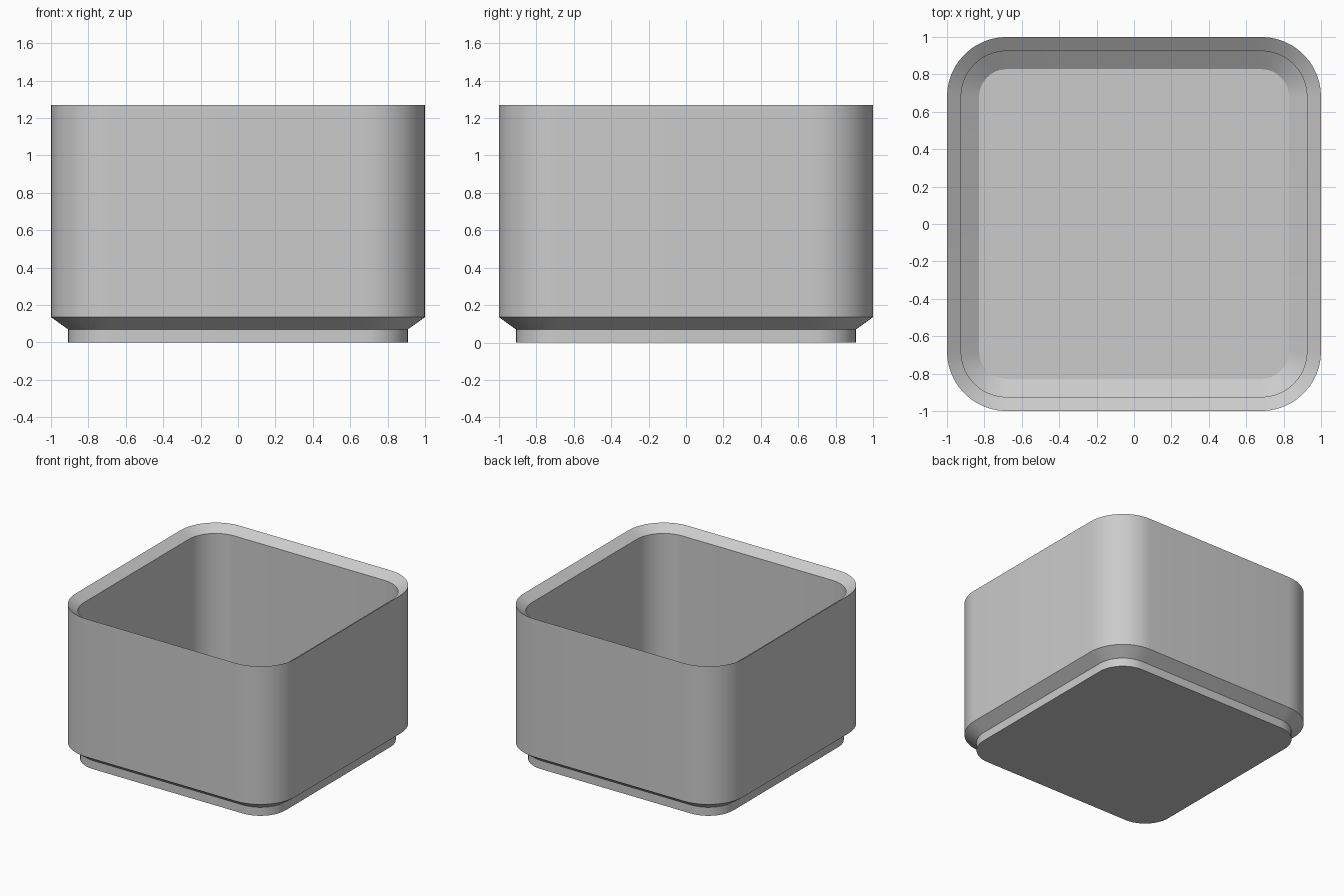
import bpy, bmesh, math

cube = bpy.data.objects.get("Cube")
if cube:
    bpy.data.objects.remove(cube, do_unlink=True)

CORNER = 0.68      # centre of every corner arc, shared by all outlines
STEPS = 12         # segments per corner
WALL = 0.075
HEIGHT = 1.27
FOOT, FOOT_TOP, BODY_BOTTOM = 0.908, 0.07, 0.136

grey = bpy.data.materials.new("light_grey")
grey.use_nodes = True
grey.diffuse_color = (0.6, 0.6, 0.6, 1)
grey.node_tree.nodes["Principled BSDF"].inputs["Base Color"].default_value = (0.6, 0.6, 0.6, 1)


def rounded_square(bm, half, z):
    """Ring of vertices around a square with round corners."""
    r = half - CORNER
    ring = []
    for quarter, (sx, sy) in enumerate([(1, 1), (-1, 1), (-1, -1), (1, -1)]):
        for i in range(STEPS + 1):
            a = math.pi / 2 * (quarter + i / STEPS)
            ring.append(bm.verts.new((sx * CORNER + r * math.cos(a),
                                      sy * CORNER + r * math.sin(a), z)))
    return ring


# Wall section: up the outside, over the sharp rim, down the inside
slope = (BODY_BOTTOM - FOOT_TOP) / (1 - FOOT)
profile = [
    (FOOT, 0), (FOOT, FOOT_TOP), (1, BODY_BOTTOM), (1, HEIGHT),
    (1 - WALL, HEIGHT - WALL * slope),
    (1 - WALL, BODY_BOTTOM), (FOOT - WALL - 0.005, FOOT_TOP),
]

bm = bmesh.new()
rings = [rounded_square(bm, half, z) for half, z in profile]
for low, high in zip(rings, rings[1:]):
    for i in range(len(low)):
        j = (i + 1) % len(low)
        bm.faces.new((low[i], low[j], high[j], high[i]))

# Underside and inner floor
bm.faces.new(rings[0][::-1])
bm.faces.new(rings[-1])
bmesh.ops.recalc_face_normals(bm, faces=bm.faces)

mesh = bpy.data.meshes.new("stacking_box")
bm.to_mesh(mesh)
bm.free()
mesh.materials.append(grey)
box = bpy.data.objects.new("stacking_box", mesh)
bpy.context.collection.objects.link(box)

# Smooth round corners, crisp profile edges
bpy.ops.object.select_all(action='DESELECT')
box.select_set(True)
bpy.context.view_layer.objects.active = box
bpy.ops.object.shade_smooth_by_angle(angle=math.radians(30))
